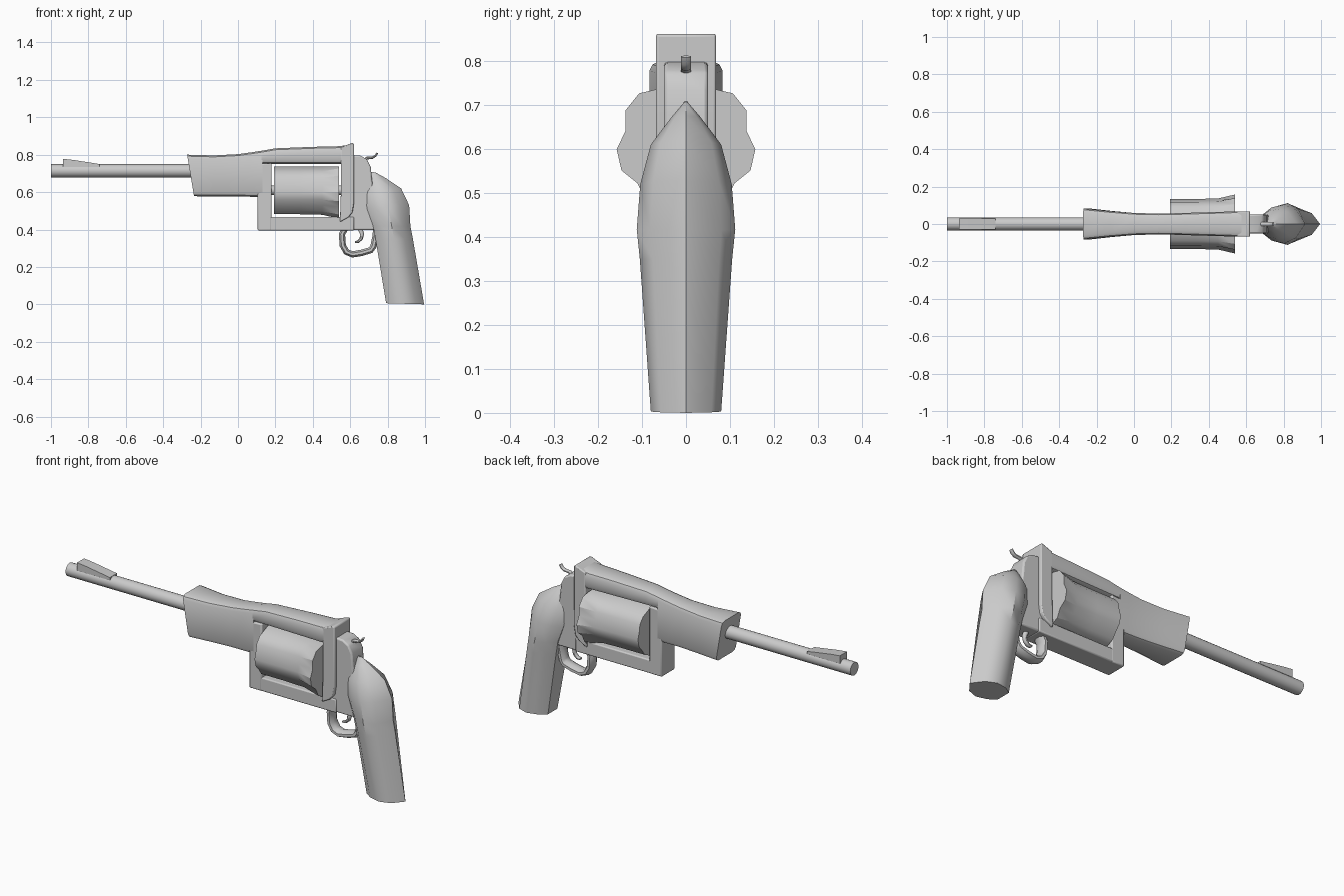
import bpy, bmesh, math
from mathutils import Vector

if "Cube" in bpy.data.objects:
    bpy.data.objects.remove(bpy.data.objects["Cube"])


def finish(bm, name, bevel=0.0, angle=35):
    bmesh.ops.recalc_face_normals(bm, faces=bm.faces)
    me = bpy.data.meshes.new(name)
    bm.to_mesh(me)
    bm.free()
    ob = bpy.data.objects.new(name, me)
    bpy.context.collection.objects.link(ob)
    if bevel:
        m = ob.modifiers.new("bevel", 'BEVEL')
        m.width, m.segments, m.limit_method = bevel, 2, 'ANGLE'
    bpy.ops.object.select_all(action='DESELECT')
    ob.select_set(True)
    bpy.context.view_layer.objects.active = ob
    bpy.ops.object.shade_smooth_by_angle(angle=math.radians(angle))
    return ob


def loft(name, rings, bevel=0.0, angle=35):
    bm = bmesh.new()
    vs = [[bm.verts.new(p) for p in r] for r in rings]
    n = len(vs[0])
    for a, b in zip(vs, vs[1:]):
        for i in range(n):
            j = (i + 1) % n
            bm.faces.new((a[i], a[j], b[j], b[i]))
    bm.faces.new(vs[0])
    bm.faces.new(vs[-1])
    return finish(bm, name, bevel, angle)


def plate(name, profile, half, bevel=0.0):
    """Side profile (x, z) extruded symmetrically in y."""
    return loft(name, [[(x, s * half, z) for x, z in profile] for s in (-1, 1)], bevel)


def rod(name, x0, x1, z, r, n=20):
    angs = [2 * math.pi * i / n for i in range(n)]
    return loft(name, [[(x, r * math.cos(a), z + r * math.sin(a)) for a in angs]
                       for x in (x0, x1)])


def body_ring(xt, xb, zt, zb, w, c=0.022):
    """Chamfered rectangular section; top and bottom may be offset in x."""
    pts = [(-w + c, zt), (w - c, zt), (w - c * .3, zt - c * .35), (w, zt - c),
           (w, zb + c), (w - c * .3, zb + c * .35), (w - c, zb), (-w + c, zb),
           (-w + c * .3, zb + c * .35), (-w, zb + c), (-w, zt - c), (-w + c * .3, zt - c * .35)]
    return [(xb + (xt - xb) * (z - zb) / (zt - zb), y, z) for y, z in pts]


def sweep(name, path, half_w, half_t, taper=1.0):
    """Flat band following an (x, z) path."""
    rings = []
    for i, (x, z) in enumerate(path):
        a, b = path[max(i - 1, 0)], path[min(i + 1, len(path) - 1)]
        t = Vector((b[0] - a[0], b[1] - a[1])).normalized()
        k = 1 + (taper - 1) * i / (len(path) - 1)
        ring = []
        for q in range(8):
            an = math.pi * (q + .5) / 4
            s, h = math.sin(an) * half_t * k * 1.08, math.cos(an) * half_w * 1.08
            ring.append((x - t.y * s, h, z + t.x * s))
        rings.append(ring)
    return loft(name, rings, angle=50)


# barrel and wedge front sight
rod("barrel", -1.0, -0.2, 0.714, 0.035)
plate("front_sight", [(-0.935, 0.735), (-0.935, 0.778), (-0.88, 0.772), (-0.74, 0.75),
                      (-0.74, 0.735)], 0.03)

# flared fore body and the strap over the drum
loft("fore_body", [body_ring(*s) for s in (
    (-0.272, -0.235, .80, .578, .083), (-0.13, -0.11, .796, .577, .069),
    (0, 0, .803, .576, .059), (0.08, 0.08, .814, .575, .057), (0.13, 0.13, .822, .575, .056))])
loft("top_strap", [body_ring(*s) for s in (
    (0.12, 0.12, .82, .75, .056), (0.2, 0.2, .834, .75, .057), (0.4, 0.4, .842, .75, .063),
    (0.53, 0.53, .845, .75, .067), (0.58, 0.58, .85, .75, .068))])

# frame around the drum
plate("front_post", [(0.105, 0.395), (0.18, 0.395), (0.18, 0.755), (0.105, 0.75)], 0.056, 0.006)
plate("bottom_strap", [(0.11, 0.395), (0.62, 0.395), (0.62, 0.468), (0.11, 0.468)], 0.055, 0.006)
plate("rear_post", [(0.55, 0.84), (0.61, 0.863), (0.62, 0.86), (0.62, 0.54), (0.612, 0.49),
                    (0.59, 0.465), (0.545, 0.44), (0.55, 0.6)], 0.068, 0.008)
plate("rear_frame", [(0.58, 0.80), (0.655, 0.795), (0.69, 0.775), (0.71, 0.735), (0.715, 0.68),
                     (0.73, 0.55), (0.76, 0.397), (0.58, 0.397)], 0.05, 0.008)

# seven-lobed drum, lobes flare towards the rear
drum = []
for x, ridge, groove in ((0.192, .134, .126), (0.33, .134, .127), (0.45, .137, .129),
                         (0.54, .158, .141)):
    ring = []
    for k in range(7):
        c = 90 + k * 360 / 7
        for off, r in ((-9, ridge), (9, ridge), (180 / 7, groove)):
            a = math.radians(c + off)
            ring.append((x, r * math.cos(a), min(.61 + r * math.sin(a), .738)))
    drum.append(ring)
loft("drum", drum, angle=30)
rod("drum_pin", 0.15, 0.58, 0.61, 0.025, 12)

# grip: rings with a pointed back edge (front x/z, back x/z, half width)
grip = []
for fx, fz, bx, bz, w in ((0.792, .006, .995, .0, .08), (0.735, .35, .935, .35, .105),
                          (0.722, .42, .922, .415, .112), (0.69, .51, .915, .53, .104),
                          (0.678, .60, .872, .62, .08), (0.70, .67, .79, .675, .033),
                          (0.715, .708, .735, .705, .004)):
    half = [(0, .5), (.2, .85), (.5, 1), (.78, .72)]
    side = [(t, w * k) for t, k in half]
    sec = side + [(1, 0)] + [(t, -y) for t, y in reversed(side)]
    grip.append([(fx + (bx - fx) * t, y, fz + (bz - fz) * t) for t, y in sec])
loft("grip", grip, angle=40)

# trigger guard, trigger and hammer
sweep("trigger_guard", [(0.575, .41), (0.556, .375), (0.56, .315), (0.58, .28), (0.612, .267),
                        (0.66, .275), (0.71, .29), (0.724, .31), (0.735, .36), (0.74, .41)],
      0.032, 0.017)
sweep("trigger", [(0.65, .41), (0.664, .375), (0.658, .35), (0.642, .335), (0.625, .333)],
      0.012, 0.013, 0.4)
sweep("hammer", [(0.66, .76), (0.69, .782), (0.72, .785), (0.736, .795), (0.745, .81)],
      0.011, 0.009, 0.5)
